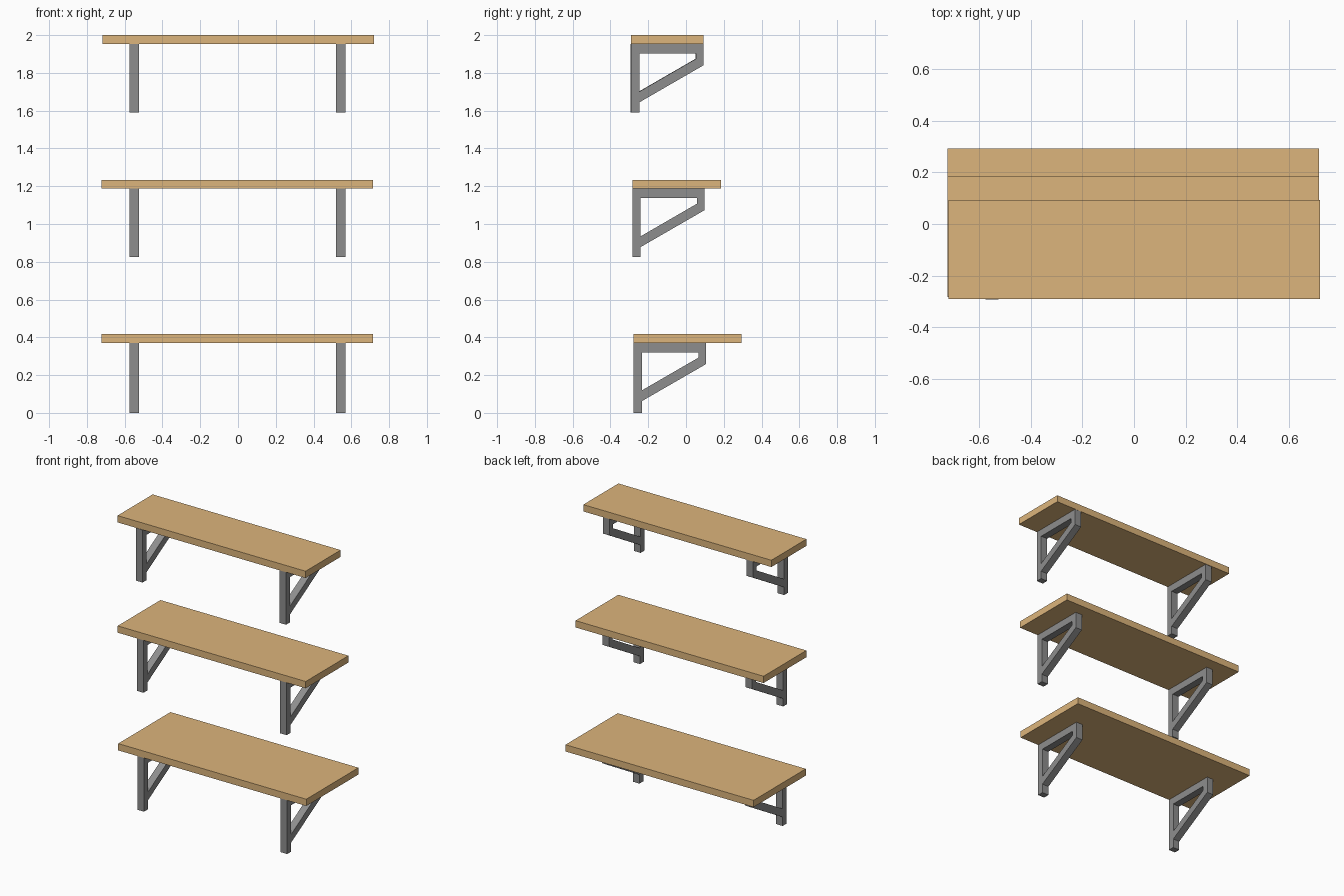
import bpy

if "Cube" in bpy.data.objects:
    bpy.data.objects.remove(bpy.data.objects["Cube"])

# materials
wood = bpy.data.materials.new("wood")
wood.diffuse_color = (0.72, 0.46, 0.20, 1)
wood.use_nodes = True
wood.node_tree.nodes["Principled BSDF"].inputs["Base Color"].default_value = wood.diffuse_color
steel = bpy.data.materials.new("steel")
steel.diffuse_color = (0.27, 0.27, 0.27, 1)
steel.use_nodes = True
steel.node_tree.nodes["Principled BSDF"].inputs["Base Color"].default_value = steel.diffuse_color


def prism(name, profile, x0, x1, mat):
    """Extrude a (y, z) outline along x."""
    n = len(profile)
    verts = [(x, y, z) for x in (x0, x1) for y, z in profile]
    faces = [tuple(reversed(range(n))), tuple(range(n, 2 * n))]
    faces += [(i, (i + 1) % n, n + (i + 1) % n, n + i) for i in range(n)]
    mesh = bpy.data.meshes.new(name)
    mesh.from_pydata(verts, [], faces)
    mesh.materials.append(mat)
    obj = bpy.data.objects.new(name, mesh)
    bpy.context.collection.objects.link(obj)
    return obj


def rect(y0, y1, z0, z1):
    return [(y0, z0), (y1, z0), (y1, z1), (y0, z1)]


# bracket outlines, measured from the back edge (y) and the shelf underside (z)
BRACKET = {
    "wall_post": rect(0, 0.043, -0.363, 0),
    "arm": rect(0.043, 0.382, -0.05, 0),
    "front_post": rect(0.342, 0.382, -0.113, -0.05),
    "brace": [(0.043, -0.309), (0.367, -0.122), (0.382, -0.113),
              (0.342, -0.079), (0.043, -0.252)],
}

# level, back y, front y, underside z, top z, x shift
SHELVES = [
    ("lower", -0.277, 0.293, 0.371, 0.418, -0.003),
    ("middle", -0.283, 0.184, 1.187, 1.234, -0.003),
    ("upper", -0.290, 0.093, 1.953, 2.0, 0.001),
]

for level, y0, y1, z0, z1, dx in SHELVES:
    # board
    prism(f"{level}_shelf", rect(y0, y1, z0, z1), dx - 0.719, dx + 0.719, wood)
    # pair of brackets
    for side, cx in (("left", -0.55), ("right", 0.545)):
        back = y0 - (0.003 if (level, side) == ("upper", "left") else 0)
        for part, outline in BRACKET.items():
            pts = [(back + y, max(0, z0 + z)) if level == "lower" and part == "wall_post"
                   else (back + y, z0 + z) for y, z in outline]
            if level == "lower" and part == "wall_post":
                pts = rect(back, back + 0.043, 0, z0)
            prism(f"{level}_{side}_{part}", pts, cx - 0.025, cx + 0.025, steel)
